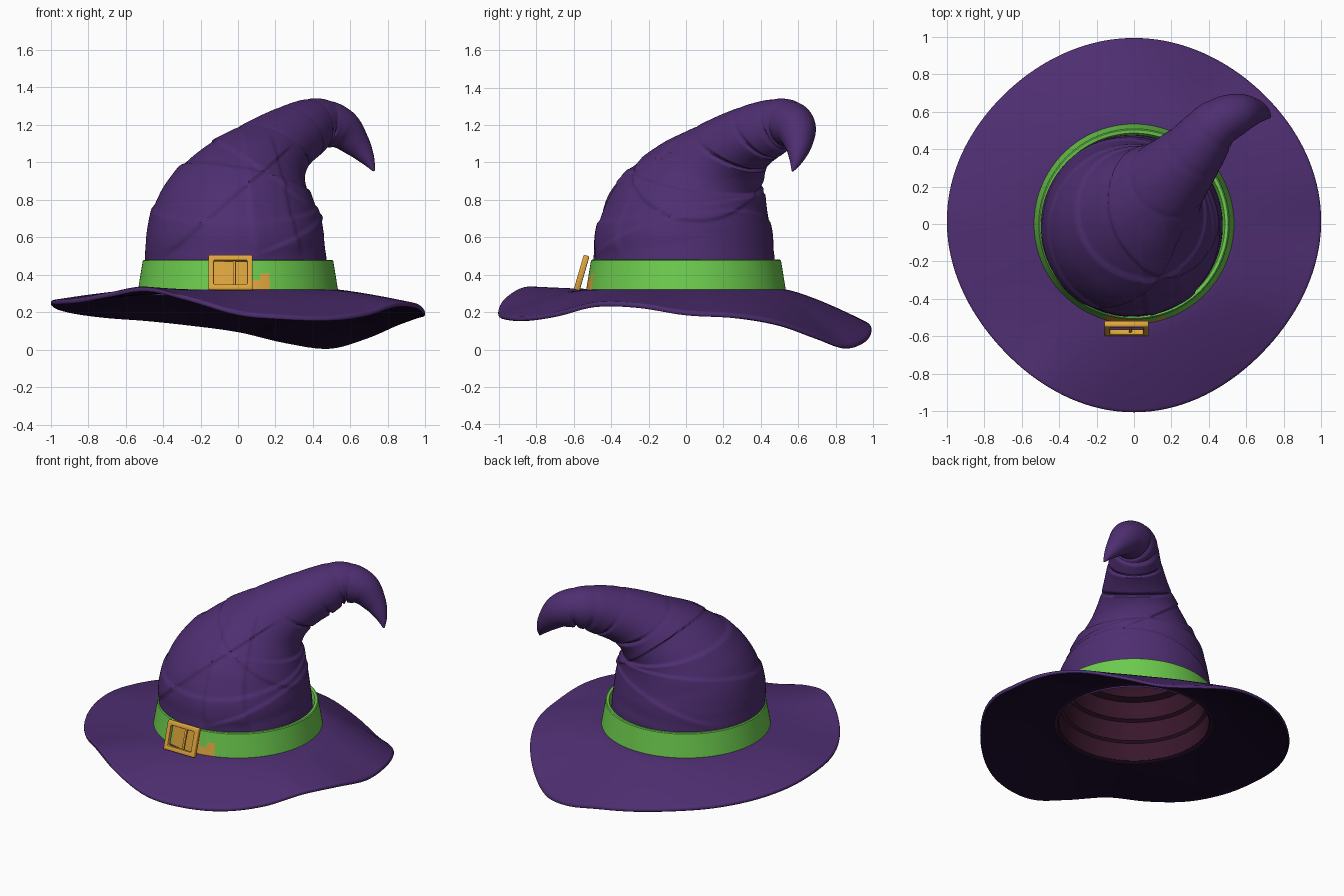
import bpy, bmesh, math
from mathutils import Vector, Matrix

if "Cube" in bpy.data.objects:
    bpy.data.objects.remove(bpy.data.objects["Cube"])


def material(name, r, g, b):
    lin = lambda c: ((c / 255 + 0.055) / 1.055) ** 2.4 if c > 10 else c / 255 / 12.92
    m = bpy.data.materials.new(name)
    m.diffuse_color = (lin(r), lin(g), lin(b), 1)
    m.use_nodes = True
    m.node_tree.nodes["Principled BSDF"].inputs["Base Color"].default_value = m.diffuse_color
    return m


PURPLE = material("purple felt", 78, 46, 113)
DARK = material("dark underside", 27, 12, 44)
LINING = material("maroon lining", 56, 23, 43)
GREEN = material("green band", 109, 204, 78)
GOLD = material("gold", 223, 166, 62)


def finish(bm, name, mats, angle=40):
    me = bpy.data.meshes.new(name)
    bm.to_mesh(me)
    bm.free()
    for m in mats:
        me.materials.append(m)
    ob = bpy.data.objects.new(name, me)
    bpy.context.collection.objects.link(ob)
    bpy.ops.object.select_all(action='DESELECT')
    ob.select_set(True)
    bpy.context.view_layer.objects.active = ob
    bpy.ops.object.shade_smooth_by_angle(angle=math.radians(angle))
    return ob


def loft(name, rings, mats, rule=None, flip=False, cap=False, wrap=False):
    """Skin a list of closed rings; rule(row, centre) picks the material."""
    bm = bmesh.new()
    vs = [[bm.verts.new(p) for p in ring] for ring in rings]
    n = len(vs[0])
    rows = len(vs) if wrap else len(vs) - 1
    for i in range(rows):
        a, b = vs[i], vs[(i + 1) % len(vs)]
        for j in range(n):
            k = (j + 1) % n
            f = bm.faces.new((a[j], a[k], b[k], b[j]))
            if rule:
                f.material_index = rule(i, f.calc_center_median())
    if cap:
        bm.faces.new(vs[-1])
    if flip:
        bmesh.ops.reverse_faces(bm, faces=bm.faces[:])
    return finish(bm, name, mats)


def spline(a, b, c, d, t):
    return 0.5 * (2 * b + (c - a) * t + (2 * a - 5 * b + 4 * c - d) * t * t
                  + (3 * b - a - 3 * c + d) * t ** 3)


def lathe(profile, n=128):
    return [[(r * math.cos(2 * math.pi * j / n), r * math.sin(2 * math.pi * j / n), z)
             for j in range(n)] for r, z in profile]


# Brim: floppy edge, height given every 15 degrees from +x
EDGE = [.195, .18, .14, .07, .015, .045, .105, .14, .165, .18, .20, .225,
        .25, .255, .265, .295, .325, .27, .195, .17, .165, .19, .24, .235]


def edge_height(deg):
    i, t = int(deg // 15), (deg % 15) / 15
    return spline(*[EDGE[(i + k) % 24] for k in (-1, 0, 1, 2)], t)


def brim_ring(s, dz, n=144):
    ring = []
    for j in range(n):
        a = 2 * math.pi * j / n
        outer = .985 + .012 * math.cos(4 * a) + .006 * math.sin(3 * a)
        r = .475 + (outer - .475) * s
        u = max(0, (s - .1) / .9)
        z = .31 + (edge_height(math.degrees(a)) - .31) * u ** 1.3
        ring.append((r * math.cos(a), r * math.sin(a), z + dz))
    return ring


steps = [i / 18 for i in range(18)] + [.97]
prof = [(s, -.012) for s in steps] + [(.99, -.014), (1, -.008), (1.003, 0), (1, .008), (.99, .012)]
prof += [(s, .012) for s in reversed(steps)]
loft("brim", [brim_ring(*p) for p in prof], [PURPLE, DARK],
     rule=lambda i, c: 1 if i < 19 else 0, wrap=True)

# Crown: circle swept along a bent spine (x, y, z, radius, tilt in degrees)
SPINE = [(-.01, -.01, .29, .485, 0), (-.012, -.01, .46, .485, 0), (-.015, -.01, .62, .475, 1),
         (-.015, .005, .78, .423, 5), (.015, .05, .89, .362, 11), (.068, .12, .975, .302, 20),
         (.145, .20, 1.05, .245, 30), (.235, .295, 1.115, .202, 40), (.33, .40, 1.165, .167, 55),
         (.43, .525, 1.207, .135, 75), (.545, .585, 1.18, .112, 100), (.63, .60, 1.10, .076, 120),
         (.69, .59, 1.02, .040, 140), (.725, .57, .955, .006, 140)]
LAST = len(SPINE) - 1
# Overlapping cloth wraps: plane normal, offset, lip height, fade length, front only
WRAPS = [((-.20, -.15, -.97), -.91, .016, .20, False),
         ((0, .17, -.98), -.755, .011, .18, False),
         ((-.66, 0, .75), .62, .013, .20, True),
         ((1, 0, .10), .13, .012, .16, True),
         ((-1, 0, -.25), -.47, .010, .15, True),
         ((.30, .20, -.90), -.53, .010, .15, False),
         ((.60, .10, .79), .80, .012, .15, False)]
CREASES = [(6.4, .05), (7.9, .05), (8.75, .07), (9.35, .07)]


def smooth(x):
    x = min(1, max(0, x))
    return x * x * (3 - 2 * x)


def spine_at(t):
    i = min(int(t), LAST - 1)
    p = [Vector(SPINE[min(max(i + k, 0), LAST)]) for k in (-1, 0, 1, 2)]
    return spline(*p, t - i)


rings, n, last, e1 = [], 192, Vector((0, 0, 1)), Vector((1, 0, 0))
COUNT = 200
for i in range(COUNT + 1):
    t = LAST * i / COUNT
    s = spine_at(t)
    c, r, tilt = Vector(s[:3]), max(s[3], .005), math.radians(s[4])
    step = spine_at(min(t + .1, LAST)) - spine_at(max(t - .1, 0))
    lean = Vector((.65 * math.sin(tilt), .76 * math.sin(tilt), math.cos(tilt)))
    tan = lean.lerp(Vector(step[:3]).normalized(), smooth((t - 7.5) / 2)).normalized()
    e1 = last.rotation_difference(tan) @ e1
    e1 = (e1 - tan * e1.dot(tan)).normalized()
    e2 = tan.cross(e1)
    last = tan.copy()
    inner = (Vector((.3, .3, -1)) - tan * Vector((.3, .3, -1)).dot(tan)).normalized()
    ring = []
    for j in range(n):
        a = 2 * math.pi * j / n
        d = e1 * math.cos(a) + e2 * math.sin(a)
        p = c + d * r
        off = 0
        if t < 8:
            for nrm, dist, h, fade, front in WRAPS:
                x = p.dot(Vector(nrm)) - dist
                if 0 < x < fade:
                    mask = smooth((.05 - p.y) / .15) if front else 1
                    off += h * mask * smooth(x / .016) * (1 - x / fade)
            off = (off - .006) * smooth((8 - t) / 2) * smooth((p.z - .48) / .08)
        if t > 5:
            side = .15 + .85 * smooth(d.dot(inner) + .2)
            for tc, h in CREASES:
                off -= h * r * side * 2 * math.exp(-((t - tc) / .09) ** 2)
        ring.append(p + d * off)
    rings.append(ring)
loft("crown", rings, [PURPLE], cap=True)

# Lining: stepped inside of the crown
loft("crown_lining", lathe([(.50, .293), (.474, .30), (.468, .42), (.45, .43), (.445, .56),
                            (.42, .57), (.40, .68), (.35, .69), (.29, .80), (.15, .87),
                            (.01, .89)]), [LINING], flip=True, cap=True)

# Band: tapered strip, painted gold behind the buckle and at the strap tip
rows = [(.536 - .028 * k / 10, .305 + .17 * k / 10) for k in range(11)]
band_prof = rows + [(.502, .48), (.485, .478), (.470, .44), (.475, .31)]


def band_paint(i, c):
    if c.y > 0 or i > 9:
        return 0
    behind = -.15 < c.x < .07 and .32 < c.z < .475
    tip = .05 < c.x < .17 and c.z < (.40 if c.x > .115 else .375)
    return 1 if behind or tip else 0


loft("hat_band", lathe(band_prof, 192), [GREEN, GOLD], rule=band_paint, wrap=True)

# Buckle: bevelled rectangular frame leaning with the band
W, H, T, D = .118, .096, .030, .032
bm = bmesh.new()


def loop(w, h, y):
    return [bm.verts.new((sx * w, y, sz * h)) for sx, sz in ((-1, -1), (1, -1), (1, 1), (-1, 1))]


loops = [loop(W, H, -D / 2), loop(W - T, H - T, -D / 2), loop(W - T, H - T, D / 2), loop(W, H, D / 2)]
for a, b in zip(loops, loops[1:] + loops[:1]):
    for j in range(4):
        k = (j + 1) % 4
        bm.faces.new((a[j], a[k], b[k], b[j]))
bmesh.ops.recalc_face_normals(bm, faces=bm.faces[:])
bmesh.ops.bevel(bm, geom=bm.edges[:], offset=.006, segments=2, affect='EDGES', profile=.5)
buckle = finish(bm, "buckle_frame", [GOLD])
buckle.matrix_world = Matrix.Translation((-.04, -.558, .41)) @ Matrix.Rotation(math.radians(-16), 4, 'X')

# Prong: slim bar across the buckle opening
bm = bmesh.new()
bmesh.ops.create_cube(bm, size=1, matrix=Matrix.Diagonal((.016, .014, .15, 1)))
bmesh.ops.bevel(bm, geom=bm.edges[:], offset=.004, segments=2, affect='EDGES', profile=.5)
prong = finish(bm, "buckle_prong", [GOLD])
prong.matrix_world = Matrix.Translation((-.02, -.555, .41)) @ Matrix.Rotation(math.radians(-16), 4, 'X')
